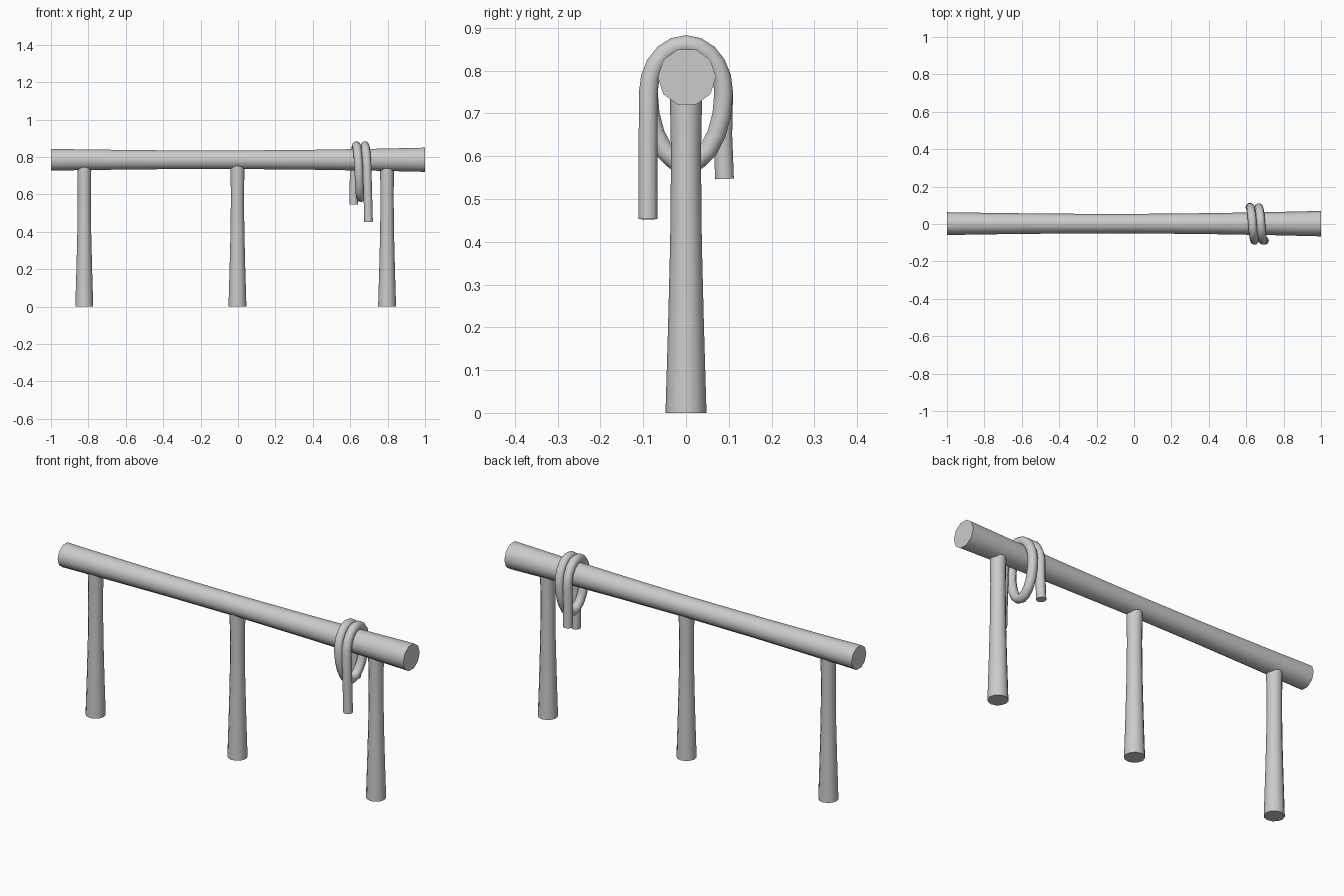
import bpy, bmesh, math
from mathutils import Vector

cube = bpy.data.objects.get("Cube")
if cube:
    bpy.data.objects.remove(cube, do_unlink=True)

grey = bpy.data.materials.new("plain_grey")
grey.use_nodes = True
COLOR = (0.6, 0.6, 0.6, 1)
grey.diffuse_color = COLOR
grey.node_tree.nodes["Principled BSDF"].inputs["Base Color"].default_value = COLOR


def tube(name, path, radii, sides, turn=0.0):
    """Sweep a polygon ring along a path lying mostly across the x or z axis."""
    bm = bmesh.new()
    path = [Vector(p) for p in path]
    rings = []
    for i, p in enumerate(path):
        t = (path[min(i + 1, len(path) - 1)] - path[max(i - 1, 0)]).normalized()
        ref = Vector((0, 1, 0)) if abs(t.x) > 0.9 else Vector((1, 0, 0))
        u = (ref - t * ref.dot(t)).normalized()
        v = t.cross(u)
        angles = [turn + math.tau * k / sides for k in range(sides)]
        rings.append([bm.verts.new(p + radii[i] * (u * math.cos(a) + v * math.sin(a)))
                      for a in angles])
    for a, b in zip(rings, rings[1:]):
        for k in range(sides):
            n = (k + 1) % sides
            bm.faces.new((a[k], a[n], b[n], b[k]))
    bm.faces.new(rings[0][::-1])
    bm.faces.new(rings[-1])
    bmesh.ops.recalc_face_normals(bm, faces=bm.faces)
    mesh = bpy.data.meshes.new(name)
    bm.to_mesh(mesh)
    bm.free()
    mesh.materials.append(grey)
    ob = bpy.data.objects.new(name, mesh)
    bpy.context.collection.objects.link(ob)
    bpy.ops.object.select_all(action='DESELECT')
    ob.select_set(True)
    bpy.context.view_layer.objects.active = ob
    bpy.ops.object.shade_smooth_by_angle(angle=math.radians(45))
    return ob


# Rail, slightly waisted in the middle
rail = [(-1, 0.061), (-0.75, 0.057), (-0.4, 0.053), (0, 0.052), (0.4, 0.056), (0.75, 0.062), (1, 0.068)]
tube("rail", [(x, 0.002, 0.785) for x, r in rail], [r for x, r in rail], 10)

# Three posts, flared at the foot
post = [(0, 0.048), (0.2, 0.042), (0.4, 0.037), (0.6, 0.035), (0.76, 0.038)]
for name, x in (("right_post", -0.822), ("middle_post", -0.003), ("left_post", 0.797)):
    tube(name, [(x, 0, z) for z, r in post], [r for z, r in post], 12)

# Rope: front tail, one and a half turns round the rail, back tail
rope = [(0.698, -0.089, 0.453), (0.694, -0.089, 0.6)]
STEPS = 30
for i in range(STEPS + 1):
    a = math.pi * 3 * i / STEPS
    s = math.sin(a)
    rope.append((0.69 - 0.068 * i / STEPS, -0.088 * math.cos(a),
                 0.75 + s * (0.111 if s > 0 else 0.168)))
rope += [(0.62, 0.086, 0.65), (0.619, 0.09, 0.547)]
tube("rope", rope, [0.023] * len(rope), 10)
